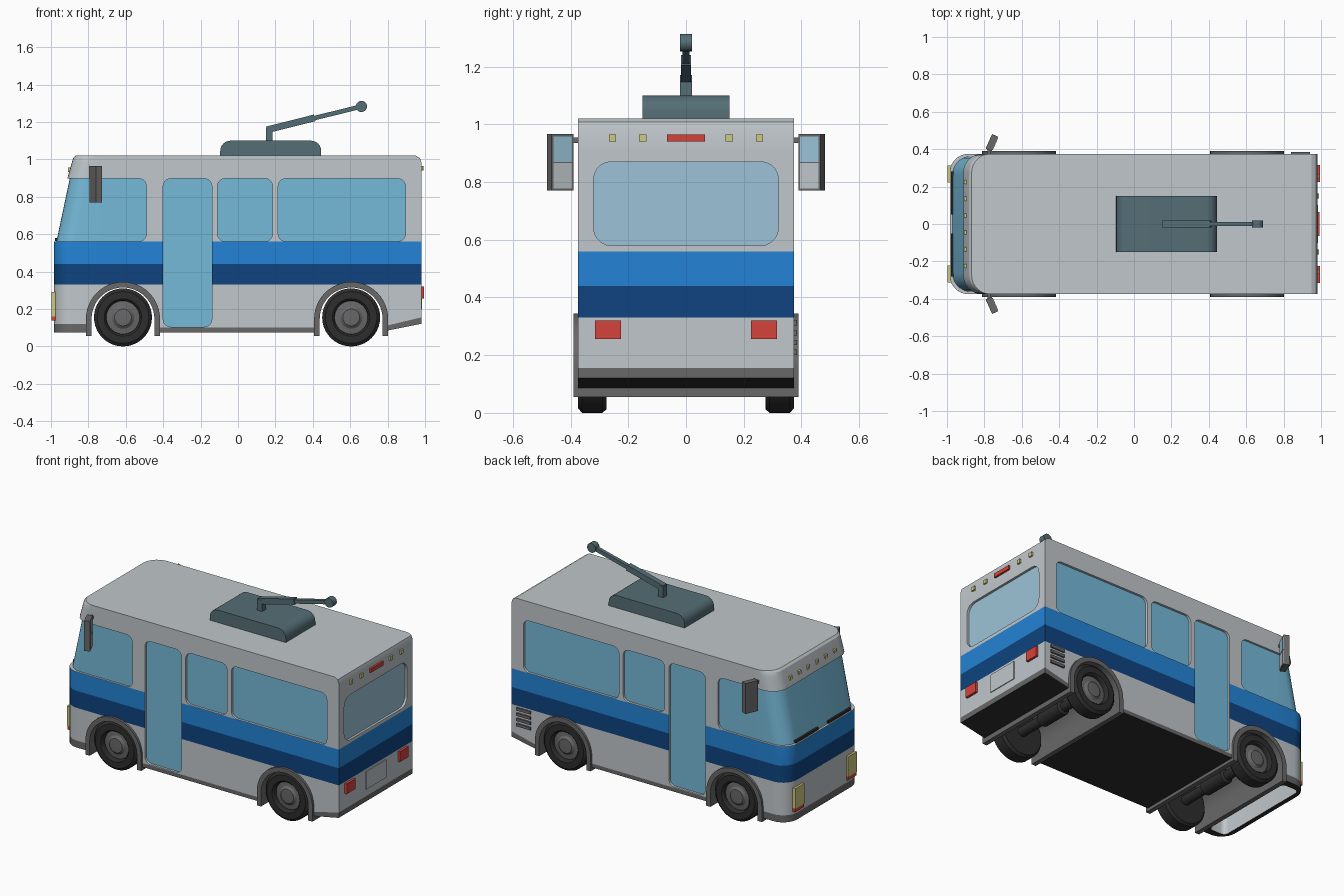
import bpy, bmesh, math
from mathutils import Matrix, Vector

if "Cube" in bpy.data.objects:
    bpy.data.objects.remove(bpy.data.objects["Cube"])

def lin(c):
    c /= 255
    return c / 12.92 if c <= 0.04045 else ((c + 0.055) / 1.055) ** 2.4

COLS = {"body_grey": (192, 199, 203), "light_blue": (35, 132, 214), "dark_blue": (14, 68, 128),
        "glass": (118, 186, 217), "pale_glass": (156, 196, 216), "trim_grey": (104, 104, 104),
        "black": (45, 45, 45), "red": (214, 66, 60), "yellow": (208, 202, 128), "slate": (85, 110, 118)}
MATS = {}
for key, rgb in COLS.items():
    MATS[key] = bpy.data.materials.new(key)
    MATS[key].diffuse_color = (*[lin(c) for c in rgb], 1)
IDX = {k: i for i, k in enumerate(COLS)}

def finish(name, bm, mats):
    bmesh.ops.remove_doubles(bm, verts=bm.verts, dist=1e-5)
    bmesh.ops.recalc_face_normals(bm, faces=bm.faces)
    me = bpy.data.meshes.new(name)
    bm.to_mesh(me)
    bm.free()
    for m in mats:
        me.materials.append(MATS[m])
    ob = bpy.data.objects.new(name, me)
    bpy.context.collection.objects.link(ob)
    return ob

def add_prism(bm, pts, axis, a, b):
    place = {"x": lambda p, t: (t, p[0], p[1]), "y": lambda p, t: (p[0], t, p[1]),
             "z": lambda p, t: (p[0], p[1], t)}[axis]
    lo = [bm.verts.new(place(p, a)) for p in pts]
    hi = [bm.verts.new(place(p, b)) for p in pts]
    bm.faces.new(lo)
    bm.faces.new(hi[::-1])
    for i in range(len(pts)):
        j = (i + 1) % len(pts)
        bm.faces.new((lo[i], hi[i], hi[j], lo[j]))

def prism(name, pts, axis, a, b, mat):
    bm = bmesh.new()
    add_prism(bm, pts, axis, a, b)
    return finish(name, bm, [mat])

def box(name, loc, size, mat, rot=Matrix()):
    bm = bmesh.new()
    bmesh.ops.create_cube(bm, size=1, matrix=Matrix.Translation(loc) @ rot @ Matrix.Diagonal((*size, 1)))
    return finish(name, bm, [mat])

def arc(cx, cz, r, a0, a1, n):
    return [(cx + r * math.cos(math.radians(a0 + (a1 - a0) * i / n)),
             cz + r * math.sin(math.radians(a0 + (a1 - a0) * i / n))) for i in range(n + 1)]

def rrect(x0, z0, x1, z1, r, n=5):
    return (arc(x0 + r, z0 + r, r, 180, 270, n) + arc(x1 - r, z0 + r, r, 270, 360, n)
            + arc(x1 - r, z1 - r, r, 0, 90, n) + arc(x0 + r, z1 - r, r, 90, 180, n))

def lathe(name, prof, cx, cz, side, mat, n=40):
    bm = bmesh.new()
    rings = [[bm.verts.new((cx + r * math.cos(k * math.tau / n), side * y, cz + r * math.sin(k * math.tau / n)))
              for k in range(n)] for r, y in prof]
    for p, q in zip(rings, rings[1:]):
        for k in range(n):
            bm.faces.new((p[k], p[k - 1], q[k - 1], q[k]))
    bmesh.ops.dissolve_degenerate(bm, edges=bm.edges, dist=1e-5)
    return finish(name, bm, [mat])

def half_outline(front, w, rear, r=0.1):
    pts = [(front, 0)] + [(x, y) for x, y in arc(front + r, w - r, r, 180, 90, 7)]
    return pts + [(x, w) for x in (-0.74, -0.46, 0.45, 0.75) if x < rear] + [(rear, w), (rear, 0)]

def loft(bm, levels):
    """levels: (front, half width, rear, z function of x, colour of band above)"""
    rings = []
    for f, w, b, zf, _ in levels:
        half = half_outline(f, w, b)
        full = half + [(x, -y) for x, y in half[-2:0:-1]]
        rings.append([bm.verts.new((x, y, zf(x))) for x, y in full])
    n = len(rings[0])
    for lev, p, q in zip(levels, rings, rings[1:]):
        for k in range(n):
            bm.faces.new((p[k - 1], p[k], q[k], q[k - 1])).material_index = lev[4]
    for ring, m in ((rings[0], IDX["black"]), (rings[-1], 0)):
        for k in range(n // 2):
            quad = list(dict.fromkeys((ring[k], ring[k + 1], ring[-k - 1], ring[-k % n])))
            bm.faces.new(quad).material_index = m

# body shell: painted bands by height, sloped tail underside, rounded front corners
def bottom(x):
    return 0.075 + max(0, x - 0.75) * 0.2
def trim_top(x):
    return 0.10 + max(0, x - 0.75) * 0.24 + (0.02 if x < -0.6 else 0)
def flat(z):
    return lambda x: z
W = 0.375
bm = bmesh.new()
loft(bm, [(-0.985, W, 0.98, bottom, IDX["trim_grey"]), (-0.985, W, 0.98, trim_top, 0),
          (-0.985, W, 0.98, flat(0.33), IDX["dark_blue"]), (-0.985, W, 0.98, flat(0.44), IDX["light_blue"]),
          (-0.985, W, 0.98, flat(0.56), 0), (-0.912, W, 0.98, flat(0.9), 0),
          (-0.888, W, 0.98, flat(0.985), 0), (-0.881, W, 0.972, flat(1.008), 0),
          (-0.868, W, 0.95, flat(1.02), 0)])
body = finish("bus_body", bm, list(COLS))

# cutter for windows, doors, wheel arches and nose underside
WHEELS = (-0.615, 0.605)
bm = bmesh.new()
for x0, z0, x1 in ((-0.40, 0.105, -0.14), (-0.11, 0.562, 0.185), (0.215, 0.562, 0.895)):
    for s in (1, -1):
        add_prism(bm, rrect(x0, z0, x1, 0.897, 0.04), "y", s * 0.36, s * 0.5)
add_prism(bm, rrect(-1.3, 0.562, -0.49, 0.897, 0.04), "y", -0.6, 0.6)
add_prism(bm, rrect(-0.32, 0.58, 0.32, 0.87, 0.06), "x", 0.965, 1.1)
add_prism(bm, rrect(-0.955, -0.33, -0.835, 0.33, 0.03), "z", -0.1, 0.2)
for cx in WHEELS:
    add_prism(bm, [(cx + 0.19, -0.1)] + arc(cx, 0.145, 0.19, 0, 180, 20) + [(cx - 0.19, -0.1)], "y", -0.6, 0.6)
cutter = finish("cutter", bm, list(COLS))
cutter.hide_render = True
mod = body.modifiers.new("cuts", "BOOLEAN")
mod.operation, mod.solver, mod.object = "DIFFERENCE", "EXACT", cutter
bpy.context.view_layer.objects.active = body
bpy.ops.object.modifier_apply(modifier=mod.name)
bpy.data.objects.remove(cutter)

# glass colour on the recessed panes
for p in body.data.polygons:
    if abs(p.normal.y) > 0.99 and 0.355 < abs(p.center.y) < 0.365 and p.center.x > -0.45:
        p.material_index = IDX["glass"]
    elif p.normal.x > 0.99 and 0.96 < p.center.x < 0.97 and p.center.z > 0.5:
        p.material_index = IDX["pale_glass"]

# wraparound windscreen
bm = bmesh.new()
loft(bm, [(-0.972, W - 0.013, -0.44, flat(0.555), 0), (-0.898, W - 0.013, -0.44, flat(0.905), 0)])
for f in bm.faces:
    f.material_index = 0
finish("windscreen", bm, ["glass"])

# wheels, arches and axles
for cx, end in zip(WHEELS, ("front", "rear")):
    ring = ([(cx + 0.198, 0.055)] + arc(cx, 0.147, 0.198, 0, 180, 24) + [(cx - 0.198, 0.055), (cx - 0.168, 0.055)]
            + arc(cx, 0.147, 0.168, 180, 0, 24) + [(cx + 0.168, 0.055)])
    prism(end + "_wheel_arch", ring, "y", -0.39, 0.39, "trim_grey")
    lathe(end + "_axle", [(0, -0.3), (0.03, -0.3), (0.03, -0.1), (0.045, -0.09), (0.045, 0.09),
                          (0.03, 0.1), (0.03, 0.3), (0, 0.3)], cx, 0.155, 1, "black", 16)
    for s in (1, -1):
        lathe(end + "_tyre", [(0.088, 0.345), (0.092, 0.367), (0.1, 0.375), (0.138, 0.375), (0.155, 0.36),
                              (0.155, 0.29), (0.142, 0.275), (0, 0.275)], cx, 0.155, s, "black")
        lathe(end + "_hub", [(0, 0.366), (0.045, 0.364), (0.06, 0.352), (0.09, 0.348)], cx, 0.155, s, "trim_grey")

# lamps, mirrors and wipers on both sides
for s in (1, -1):
    box("headlamp", (-0.98, s * 0.268, 0.225), (0.036, 0.09, 0.13), "yellow")
    box("front_indicator", (-0.98, s * 0.268, 0.15), (0.032, 0.09, 0.024), "red")
    box("tail_lamp", (0.985, s * 0.27, 0.288), (0.02, 0.09, 0.065), "red")
    for y in (0.15, 0.255):
        box("rear_marker", (0.983, s * y, 0.952), (0.014, 0.025, 0.025), "yellow")
    for y in (0.045, 0.135, 0.225):
        box("roof_marker", (-0.898, s * y, 0.945), (0.02, 0.022, 0.025), "yellow")
    box("wiper", (-0.972, s * 0.165, 0.572), (0.014, 0.23, 0.016), "black")
    rot = Matrix.Rotation(math.radians(-24 * s), 4, "Z")
    at = Vector((-0.76, s * 0.435, 0.868))
    box("mirror_shell", at, (0.035, 0.085, 0.195), "trim_grey", rot)
    for dz, m in ((0.046, "pale_glass"), (-0.046, "body_grey")):
        box("mirror_pane", at + rot @ Vector((0.017, 0, dz)), (0.008, 0.07, 0.088), m, rot)
    box("mirror_stalk", (-0.775, s * 0.385, 0.945), (0.018, 0.05, 0.018), "trim_grey")
box("rear_top_lamp", (0.984, 0, 0.952), (0.016, 0.13, 0.025), "red")
box("rear_plate", (0.981, 0, 0.258), (0.008, 0.205, 0.115), "body_grey")

# engine vents, on one side only
for i in range(4):
    box("vent", (0.89, 0.378, 0.21 + i * 0.034), (0.1, 0.014, 0.018), "trim_grey")

# roof unit with current collector arm
prism("roof_unit", [(-0.095, 1.01)] + arc(-0.04, 1.045, 0.055, 180, 90, 6)
      + arc(0.39, 1.045, 0.055, 90, 0, 6) + [(0.445, 1.01)], "y", -0.15, 0.15, "slate")
box("arm_post", (0.167, 0, 1.13), (0.036, 0.04, 0.08), "slate")
for name, a, b, t in (("lower_arm", (0.155, 1.158), (0.41, 1.222), 0.036), ("upper_arm", (0.39, 1.216), (0.66, 1.283), 0.024)):
    dx, dz = b[0] - a[0], b[1] - a[1]
    box(name, ((a[0] + b[0]) / 2, 0, (a[1] + b[1]) / 2), (math.hypot(dx, dz), t, t), "slate",
        Matrix.Rotation(-math.atan2(dz, dx), 4, "Y"))
lathe("collector_roller", [(0, -0.02), (0.03, -0.02), (0.03, 0.02), (0, 0.02)], 0.66, 1.283, 1, "slate", 20)

# smooth curved parts, keep hard edges
bpy.ops.object.select_all(action="SELECT")
bpy.ops.object.shade_smooth_by_angle(angle=math.radians(28))

for m in bpy.data.materials:
    if m.users and not m.is_grease_pencil:
        m.use_nodes = True
        m.node_tree.nodes["Principled BSDF"].inputs["Base Color"].default_value = m.diffuse_color
